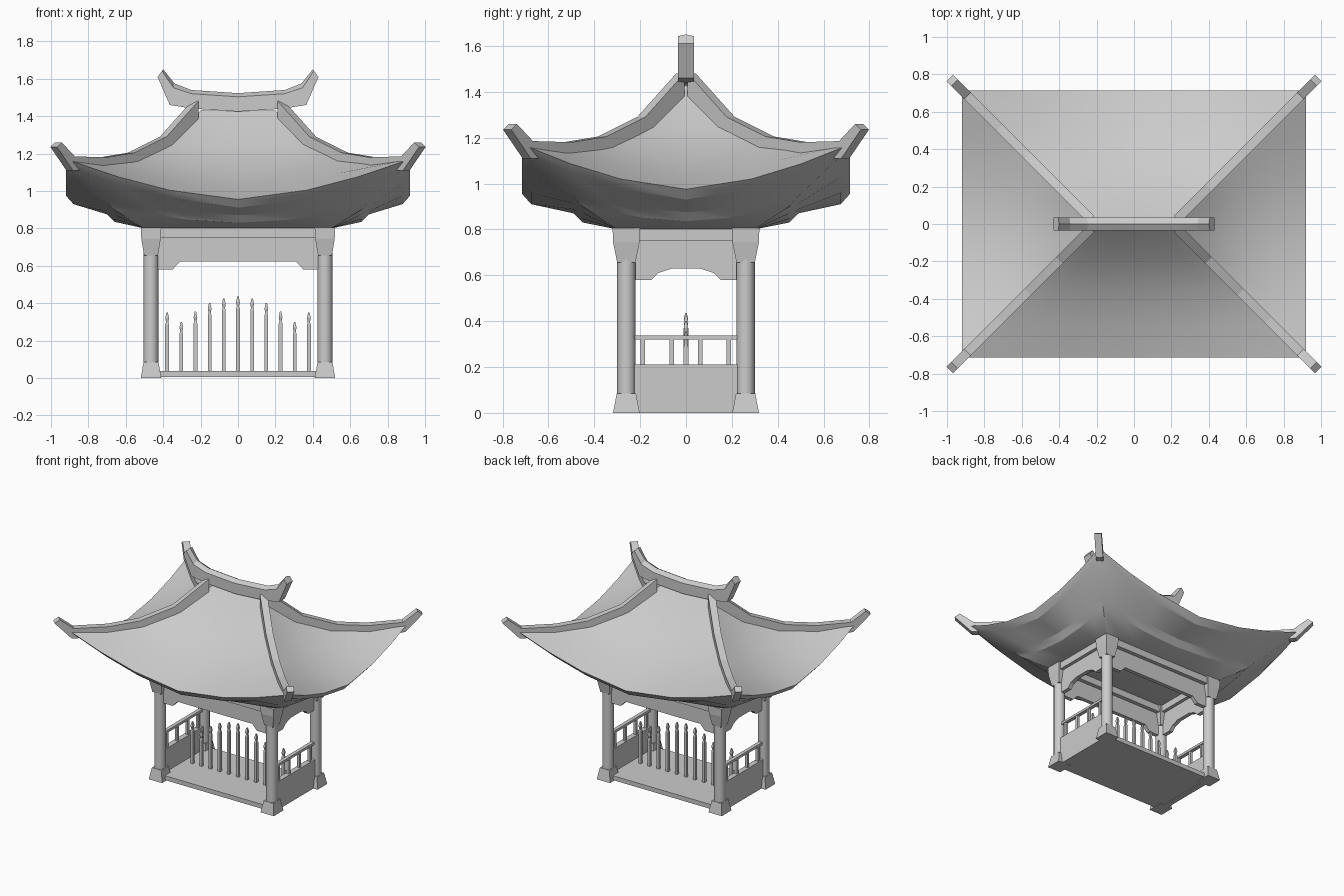
import bpy, bmesh, math
from mathutils import Vector

cube = bpy.data.objects.get("Cube")
if cube:
    bpy.data.objects.remove(cube, do_unlink=True)

stone = bpy.data.materials.new("grey stone")
stone.use_nodes = True
GREY = (0.6, 0.6, 0.6, 1)
stone.diffuse_color = GREY
stone.node_tree.nodes["Principled BSDF"].inputs["Base Color"].default_value = GREY


def finish(name, bm, smooth=None):
    bmesh.ops.remove_doubles(bm, verts=bm.verts, dist=0.0005)
    bmesh.ops.recalc_face_normals(bm, faces=bm.faces)
    mesh = bpy.data.meshes.new(name)
    bm.to_mesh(mesh)
    bm.free()
    mesh.materials.append(stone)
    ob = bpy.data.objects.new(name, mesh)
    bpy.context.collection.objects.link(ob)
    if smooth:
        bpy.ops.object.select_all(action="DESELECT")
        ob.select_set(True)
        bpy.context.view_layer.objects.active = ob
        bpy.ops.object.shade_smooth_by_angle(angle=math.radians(smooth))
    return ob


def loft(name, rings, smooth=None, caps=(True, True)):
    """Join rings of equal point count with quads and close the ends."""
    bm = bmesh.new()
    loops = [[bm.verts.new(p) for p in ring] for ring in rings]
    n = len(loops[0])
    for a, b in zip(loops, loops[1:]):
        for i in range(n):
            j = (i + 1) % n
            bm.faces.new((a[i], a[j], b[j], b[i]))
    if caps[0]:
        bm.faces.new(loops[0])
    if caps[1]:
        bm.faces.new(loops[-1])
    return finish(name, bm, smooth)


def rect(cx, cy, hx, hy, z):
    return [(cx + sx * hx, cy + sy * hy, z)
            for sx, sy in ((-1, -1), (1, -1), (1, 1), (-1, 1))]


def box(name, cx, cy, hx, hy, z0, z1):
    return loft(name, [rect(cx, cy, hx, hy, z0), rect(cx, cy, hx, hy, z1)])


# Roof shell: rings whose sides sag between raised corners
def roof_ring(hx, hy, z_front, z_side, z_corner):
    pts = []
    for u in (-1, -0.7, -0.4, 0, 0.4, 0.7):
        pts.append((0, u))
    ring = []
    for side in range(4):
        zc = z_side if side % 2 else z_front
        for _, u in pts:
            z = zc + (z_corner - zc) * abs(u) ** 1.6
            xy = ((u * hx, -hy), (hx, u * hy), (-u * hx, hy), (-hx, -u * hy))[side]
            ring.append((*xy, z))
    return ring


loft("roof", [roof_ring(*r) for r in (
    (0.20, 0.00, 1.43, 1.43, 1.43),
    (0.38, 0.18, 1.235, 1.24, 1.25),
    (0.56, 0.36, 1.11, 1.12, 1.165),
    (0.74, 0.54, 1.02, 1.035, 1.145),
    (0.92, 0.715, 0.955, 0.975, 1.17),
    (0.88, 0.675, 0.91, 0.93, 1.12),
    (0.70, 0.49, 0.87, 0.875, 0.945),
    (0.66, 0.45, 0.83, 0.835, 0.90),
    (0.50, 0.30, 0.80, 0.80, 0.80))], smooth=25, caps=(False, True))


# Roof beams: stations of (bottom, top) points in an upright plane
def beam(name, stations, origin, along, half, cap=0.0):
    along = Vector(along)
    side = Vector((-along.y, along.x, 0)).normalized() * half
    rings = []
    for (db, zb), (dt, zt) in stations:
        low = Vector(origin) + along * db + Vector((0, 0, zb))
        top = Vector(origin) + along * dt + Vector((0, 0, zt))
        shoulder = top.lerp(low, cap)
        ring = [low - side, low + side, shoulder + side]
        if cap:
            ring.append(top)
        rings.append(ring + [shoulder - side])
    return loft(name, rings)


hip = [((0.23, 1.38), (0.23, 1.48)), ((0.38, 1.21), (0.40, 1.29)),
       ((0.55, 1.13), (0.57, 1.205)), ((0.72, 1.11), (0.72, 1.18)),
       ((0.90, 1.11), (0.89, 1.185)), ((0.985, 1.235), (0.96, 1.26))]
for sx, ns in ((1, "left"), (-1, "right")):
    for sy, nd in ((-1, "front"), (1, "back")):
        beam(f"hip_ridge_{nd}_{ns}", hip, (0, -0.205 * sy, 0), (sx, sy, 0), 0.025)

half_ridge = [((0.43, 1.61), (0.40, 1.65)), ((0.365, 1.46), (0.34, 1.575)),
              ((0.24, 1.44), (0.25, 1.54))]
mirrored = [((-b[0], b[1]), (-t[0], t[1])) for b, t in half_ridge]
beam("top_ridge", mirrored + [((0, 1.425), (0, 1.523))] + half_ridge[::-1],
     (0, 0, 0), (1, 0, 0), 0.035, 0.2)

# Columns with flared feet and capitals
CX, CY = 0.465, 0.26


def circle(cx, cy, r, z, n=16):
    return [(cx + r * math.cos(math.tau * i / n), cy + r * math.sin(math.tau * i / n), z)
            for i in range(n)]


for sx, ns in ((1, "left"), (-1, "right")):
    for sy, nd in ((-1, "front"), (1, "back")):
        x, y = sx * CX, sy * CY
        tag = f"{nd}_{ns}"
        loft("column_" + tag, [circle(x, y, 0.04, 0.07), circle(x, y, 0.04, 0.67)], 40)
        loft("column_foot_" + tag, [rect(x, y, 0.055, 0.058, 0), rect(x, y, 0.04, 0.042, 0.085)])
        loft("capital_" + tag, [rect(x, y, 0.037, 0.04, 0.655), rect(x, y, 0.052, 0.058, 0.745),
                                rect(x, y, 0.055, 0.06, 0.805)])

# Top beams and cut-out valances between the columns
def valance(name, profile, place):
    pts = profile + [(-d, z) for d, z in reversed(profile)]
    return loft(name, [[place(d, z, t) for d, z in pts] for t in (-0.015, 0.015)])


front_cut = [(-0.43, 0.755), (-0.43, 0.58), (-0.35, 0.58), (-0.31, 0.622)]
side_cut = [(-0.22, 0.755), (-0.22, 0.58), (-0.15, 0.58), (-0.12, 0.61), (-0.06, 0.63)]
for s, nd, ns in ((-1, "front", "right"), (1, "back", "left")):
    box(f"top_beam_{nd}", 0, s * CY, CX, 0.045, 0.75, 0.805)
    box(f"top_beam_{ns}", s * CX, 0, 0.04, CY, 0.75, 0.805)
    valance(f"valance_{nd}", front_cut, lambda d, z, t: (d, s * CY + t, z))
    valance(f"valance_{ns}", side_cut, lambda d, z, t: (s * CX + t, d, z))

    # Side walls with a low railing
    box(f"side_wall_{ns}", s * CX, 0, 0.02, 0.225, 0, 0.21)
    box(f"rail_{ns}", s * CX, 0, 0.014, 0.225, 0.32, 0.338)
    for i in range(4):
        box(f"rail_post_{ns}_{i + 1}", s * CX, -0.188 + i * 0.125, 0.01, 0.01, 0.2, 0.325)

# Floor slab
box("floor", 0, 0, 0.485, 0.275, 0.005, 0.038)

# Row of pointed pickets along the middle
heights = (0.435, 0.425, 0.40, 0.355, 0.30, 0.35)
for i in range(-5, 6):
    x, h = i * 0.0758, heights[abs(i)]
    levels = ((0.01, 0.03), (0.01, h - 0.065), (0.006, h - 0.05),
              (0.010, h - 0.03), (0.004, h))
    loft(f"picket_{i + 6}", [rect(x, 0, r, r, z) for r, z in levels])
